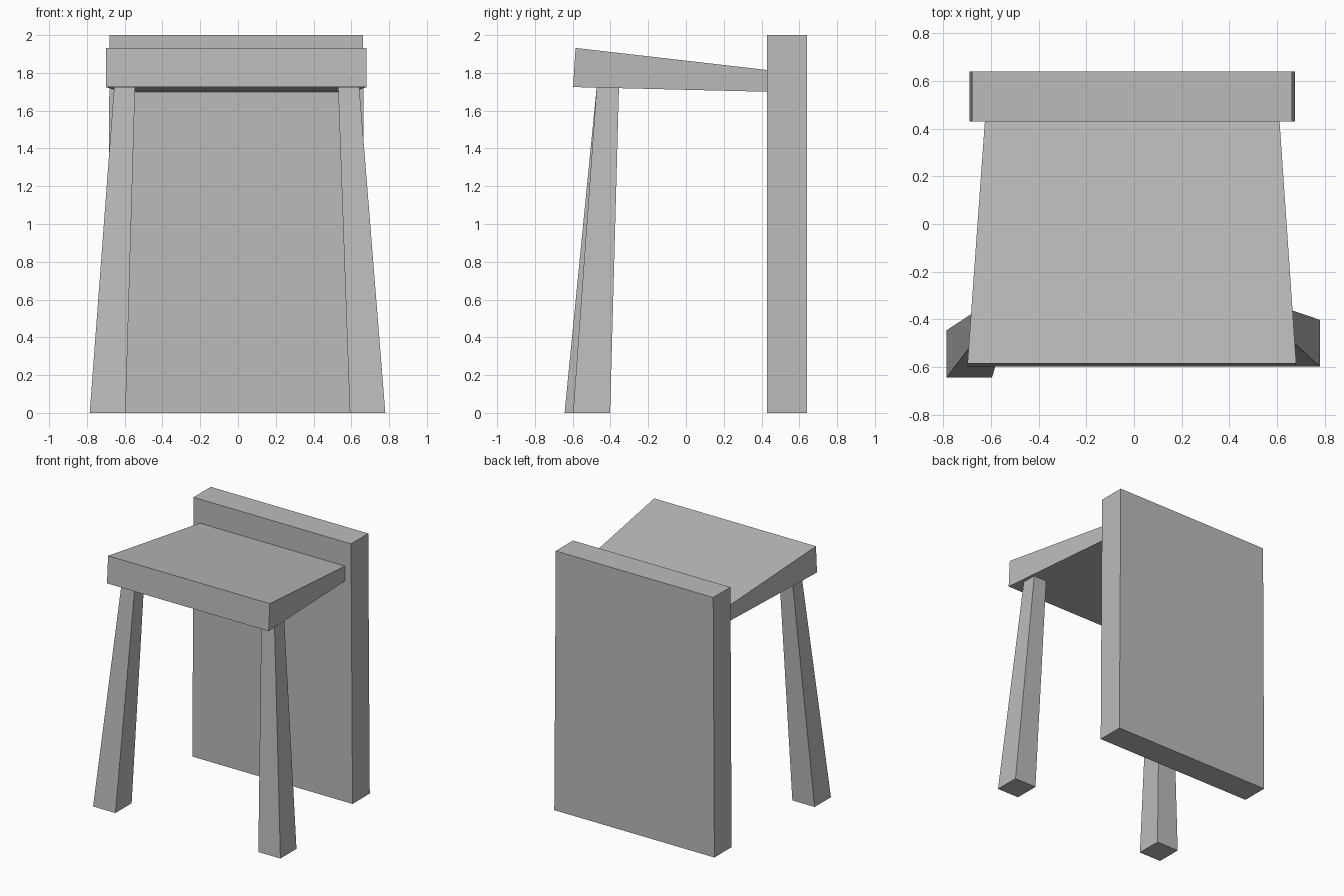
import bpy
import bmesh

cube = bpy.data.objects.get("Cube")
if cube:
    bpy.data.objects.remove(cube, do_unlink=True)

GREY = (0.5, 0.5, 0.5, 1)
grey = bpy.data.materials.new("plain grey")
grey.use_nodes = True
grey.diffuse_color = GREY
grey.node_tree.nodes["Principled BSDF"].inputs["Base Color"].default_value = GREY


def hexahedron(name, ring_a, ring_b):
    """Solid block between two four-point end rings."""
    bm = bmesh.new()
    a = [bm.verts.new(p) for p in ring_a]
    b = [bm.verts.new(p) for p in ring_b]
    bm.faces.new(a)
    bm.faces.new(b)
    for i in range(4):
        j = (i + 1) % 4
        bm.faces.new((a[i], a[j], b[j], b[i]))
    bmesh.ops.recalc_face_normals(bm, faces=bm.faces)
    mesh = bpy.data.meshes.new(name)
    bm.to_mesh(mesh)
    bm.free()
    mesh.materials.append(grey)
    obj = bpy.data.objects.new(name, mesh)
    bpy.context.collection.objects.link(obj)
    return obj


def level(x0, x1, y0, y1, z):
    """Horizontal rectangle."""
    return [(x0, y0, z), (x1, y0, z), (x1, y1, z), (x0, y1, z)]


def upright(x0, x1, y_low, z_low, y_high, z_high):
    """Rectangle facing front or back, optionally leaning."""
    return [(x0, y_low, z_low), (x1, y_low, z_low),
            (x1, y_high, z_high), (x0, y_high, z_high)]


# Rear panel, slightly narrower at the top
hexahedron("back_panel",
           level(-0.69, 0.675, 0.43, 0.64, 0),
           level(-0.68, 0.662, 0.43, 0.64, 2))

# Wedge seat, tapering toward the panel
hexahedron("seat",
           upright(-0.698, 0.68, -0.598, 1.725, -0.585, 1.932),
           upright(-0.625, 0.61, 0.432, 1.70, 0.432, 1.815))

# Splayed, tapered front legs
hexahedron("front_leg_right",
           level(-0.785, -0.595, -0.643, -0.445, 0),
           level(-0.656, -0.545, -0.473, -0.36, 1.724))
hexahedron("front_leg_left",
           level(0.592, 0.78, -0.598, -0.402, 0),
           level(0.53, 0.642, -0.473, -0.355, 1.724))
